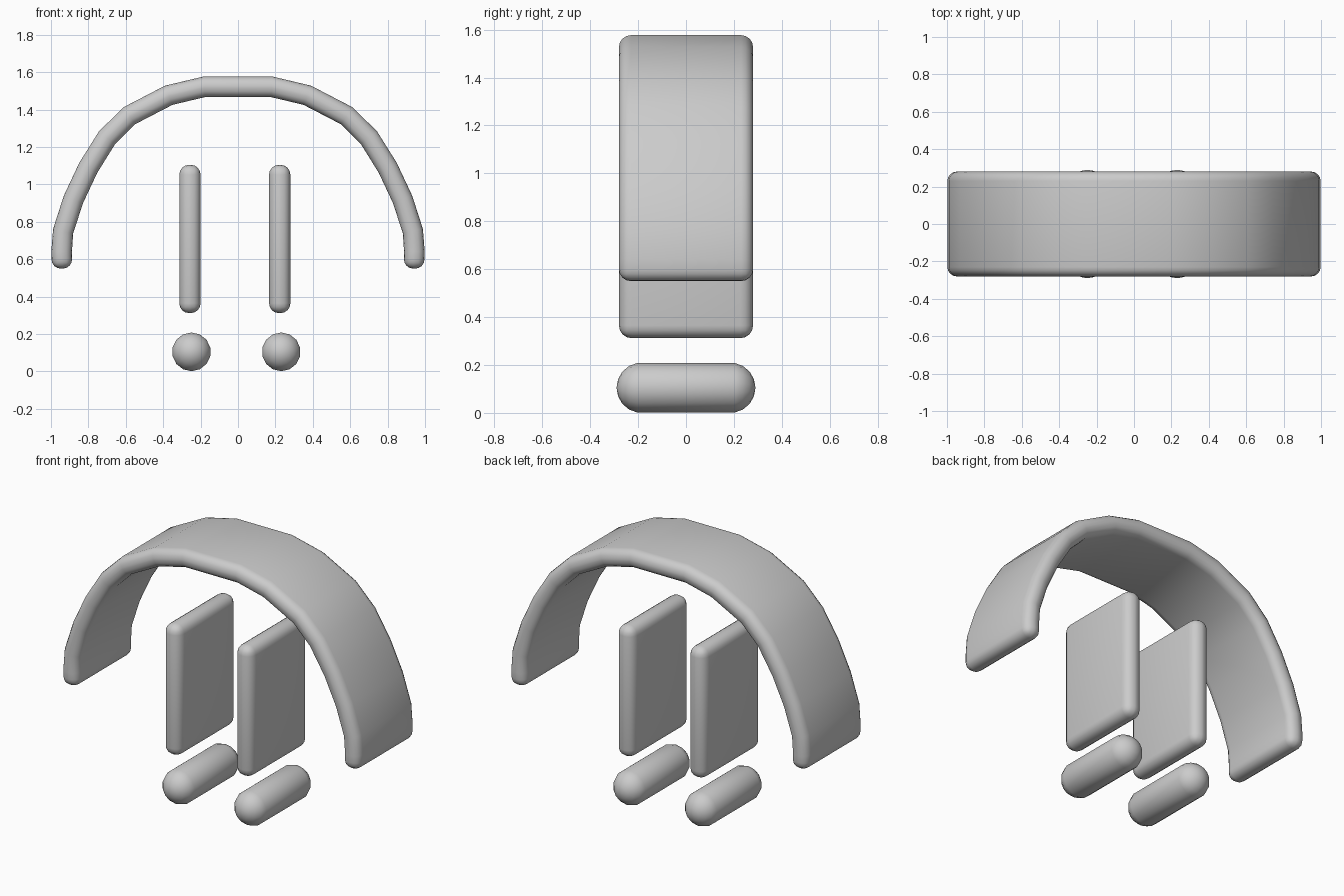
import bpy, bmesh, math
from mathutils import Vector

if "Cube" in bpy.data.objects:
    bpy.data.objects.remove(bpy.data.objects["Cube"], do_unlink=True)

grey = bpy.data.materials.new("plain grey")
grey.use_nodes = True
COLOUR = (0.6, 0.6, 0.6, 1)
grey.diffuse_color = COLOUR
grey.node_tree.nodes["Principled BSDF"].inputs["Base Color"].default_value = COLOUR


def finish(name, bm):
    bmesh.ops.recalc_face_normals(bm, faces=bm.faces)
    mesh = bpy.data.meshes.new(name)
    bm.to_mesh(mesh)
    bm.free()
    mesh.materials.append(grey)
    obj = bpy.data.objects.new(name, mesh)
    bpy.context.collection.objects.link(obj)
    bpy.ops.object.select_all(action='DESELECT')
    obj.select_set(True)
    bpy.context.view_layer.objects.active = obj
    bpy.ops.object.shade_smooth_by_angle(angle=math.radians(40))
    return obj


def strip(name, path, thick, depth, rim):
    """Thick strip along an xz path, extruded in y, with rounded rims."""
    pts = [Vector(p) for p in path]
    bm = bmesh.new()
    rings = []
    for i, p in enumerate(pts):
        t = (pts[min(i + 1, len(pts) - 1)] - pts[max(i - 1, 0)]).normalized()
        n = Vector((-t.y, t.x)) * thick / 2
        corners = ((p + n, -depth), (p + n, depth), (p - n, depth), (p - n, -depth))
        rings.append([bm.verts.new((c.x, y, c.y)) for c, y in corners])
    for a, b in zip(rings, rings[1:]):
        for k in range(4):
            bm.faces.new((a[k], a[(k + 1) % 4], b[(k + 1) % 4], b[k]))
    bm.faces.new(rings[0])
    bm.faces.new(rings[-1][::-1])
    bmesh.ops.recalc_face_normals(bm, faces=bm.faces)
    sharp = [e for e in bm.edges if e.calc_face_angle() > math.radians(60)]
    bmesh.ops.bevel(bm, geom=sharp, offset=rim, segments=4, profile=0.5,
                    affect='EDGES', clamp_overlap=True)
    return finish(name, bm)


def capsule(name, x, radius, half_length):
    """Round bar lying along y with domed ends."""
    bm = bmesh.new()
    bmesh.ops.create_uvsphere(bm, u_segments=14, v_segments=9, radius=radius)
    for v in bm.verts:
        px, py, pz = v.co
        shift = half_length - radius
        v.co = (x + px, pz + math.copysign(shift, pz), radius + py)
    return finish(name, bm)


# Arched band over the top
half = [(0.18, 1.522), (0.37, 1.477), (0.58, 1.368), (0.70, 1.25), (0.80, 1.09),
        (0.88, 0.92), (0.935, 0.75), (0.943, 0.64), (0.941, 0.55)]
arch = [(-x, z) for x, z in reversed(half)] + half
strip("arch_band", arch, 0.11, 0.28, 0.05)

# Two upright slabs with a round bar under each
for side, slab_x, bar_x in (("right", -0.257, -0.249), ("left", 0.223, 0.231)):
    strip(side + "_slab", [(slab_x, 0.312), (slab_x, 1.105)], 0.114, 0.28, 0.053)
    capsule(side + "_round_bar", bar_x, 0.105, 0.29)
